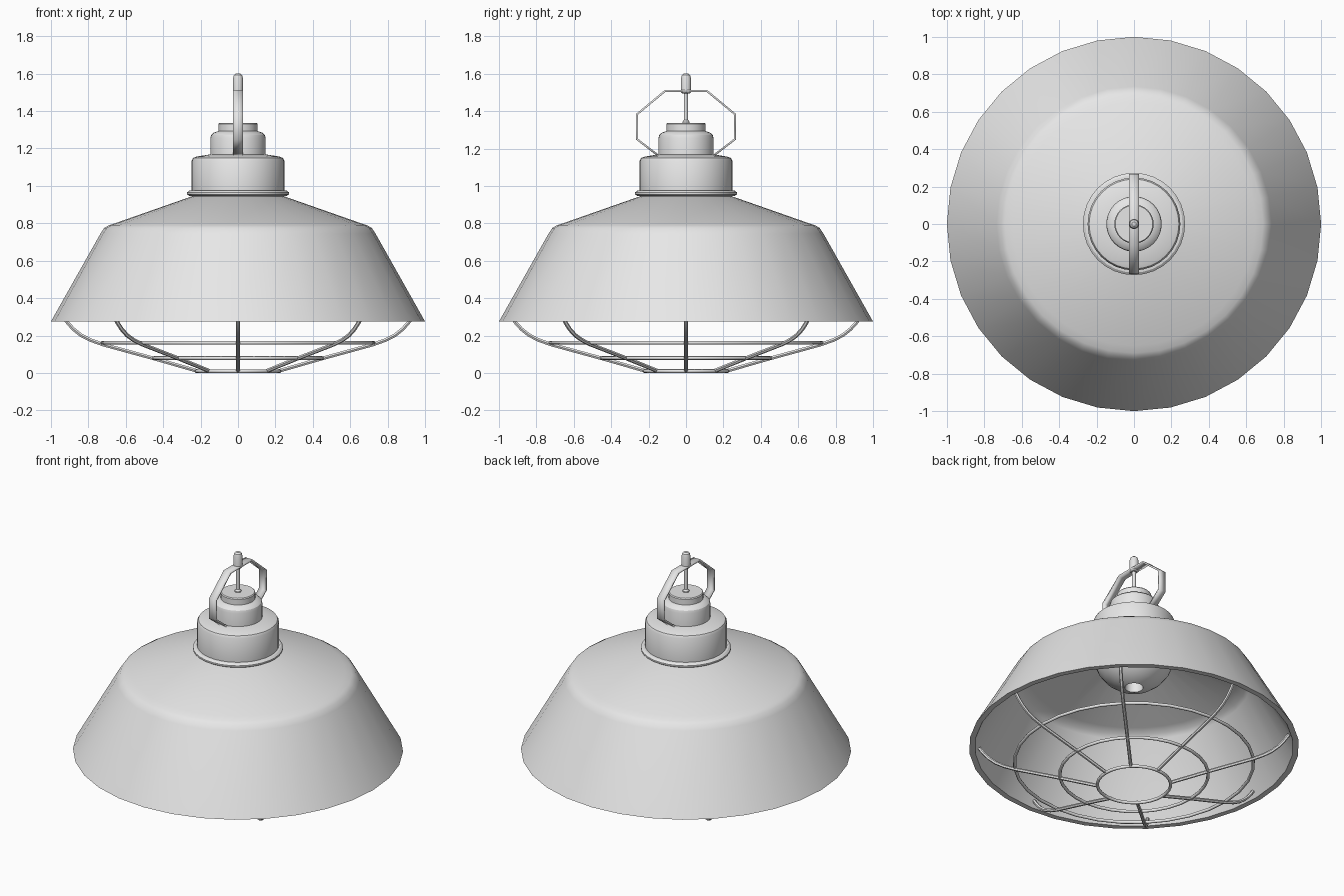
import bpy
import bmesh
import math

SIDES = 32

cube = bpy.data.objects.get("Cube")
if cube:
    bpy.data.objects.remove(cube, do_unlink=True)

grey = bpy.data.materials.new("light_grey")
grey.use_nodes = True
grey.diffuse_color = (0.8, 0.8, 0.8, 1)
grey.node_tree.nodes["Principled BSDF"].inputs["Base Color"].default_value = (0.8, 0.8, 0.8, 1)


def finish(obj, angle=30):
    """Apply the colour and smooth shading with sharp edges kept."""
    obj.data.materials.clear()
    obj.data.materials.append(grey)
    bpy.ops.object.select_all(action='DESELECT')
    obj.select_set(True)
    bpy.context.view_layer.objects.active = obj
    bpy.ops.object.shade_smooth_by_angle(angle=math.radians(angle))
    return obj


def add_mesh(name, bm):
    mesh = bpy.data.meshes.new(name)
    bm.to_mesh(mesh)
    bm.free()
    obj = bpy.data.objects.new(name, mesh)
    bpy.context.collection.objects.link(obj)
    return obj


def lathe(name, profile, closed=False, sides=SIDES):
    """Turn a (radius, z) profile around the z axis."""
    bm = bmesh.new()
    rings = []
    for r, z in profile:
        rings.append([bm.verts.new((r * math.cos(math.tau * i / sides),
                                    r * math.sin(math.tau * i / sides), z))
                      for i in range(sides)])
    pairs = list(zip(rings, rings[1:]))
    if closed:
        pairs.append((rings[-1], rings[0]))
    else:
        bm.faces.new(rings[0])
        bm.faces.new(rings[-1])
    for a, b in pairs:
        for i in range(sides):
            j = (i + 1) % sides
            bm.faces.new((a[i], a[j], b[j], b[i]))
    bmesh.ops.recalc_face_normals(bm, faces=bm.faces)
    return finish(add_mesh(name, bm))


# Shade: hollow shell with a thick rim
lathe("shade", [(1.0, 0.275), (0.735, 0.745), (0.715, 0.775), (0.69, 0.79), (0.65, 0.803),
                (0.23, 0.95), (0.2, 0.95), (0.2, 0.93), (0.64, 0.775), (0.69, 0.755),
                (0.71, 0.73), (0.965, 0.275)], closed=True)

# Stepped fitting on top of the shade
lathe("collar_flange", [(0.22, 0.947), (0.26, 0.947), (0.273, 0.955), (0.273, 0.965),
                        (0.26, 0.975), (0.22, 0.98)])
lathe("lower_housing", [(0.245, 0.93), (0.248, 0.975), (0.248, 1.135), (0.24, 1.15),
                        (0.22, 1.157), (0.14, 1.17)])
lathe("upper_housing", [(0.148, 1.15), (0.148, 1.255), (0.143, 1.272), (0.13, 1.284), (0.1, 1.295)])
lathe("top_cap", [(0.105, 1.28), (0.105, 1.33), (0.1, 1.336)])

# Rounded lamp holder inside, with a recessed socket at its bottom
dome = [(0.25 * math.cos(math.radians(a)), 0.93 - 0.25 * math.sin(math.radians(a)))
        for a in range(0, 76, 15)]
lathe("lamp_holder", dome + [(0.055, 0.687), (0.055, 0.78)])

# Hanging rod and knob
lathe("rod_base", [(0.02, 1.33), (0.02, 1.342), (0.012, 1.352)], sides=16)
lathe("hanging_rod", [(0.011, 1.33), (0.011, 1.51)], sides=16)
lathe("top_knob", [(0.02, 1.495), (0.027, 1.502), (0.027, 1.575), (0.022, 1.592),
                   (0.012, 1.6)], sides=16)

# Flat strap bracket
half = [(0.145, 1.16), (0.262, 1.25), (0.262, 1.383), (0.112, 1.508)]
path = half + [(-y, z) for y, z in reversed(half)]
bm = bmesh.new()
rows = [[bm.verts.new((x, y, z)) for x in (-0.026, 0.026)] for y, z in path]
for a, b in zip(rows, rows[1:]):
    bm.faces.new((a[0], a[1], b[1], b[0]))
strap = add_mesh("strap_bracket", bm)
solid = strap.modifiers.new("thickness", 'SOLIDIFY')
solid.thickness = 0.011
solid.offset = 0
finish(strap, 20)

# Wire guard: eight bent ribs
rib = [(0.22, 0.012), (0.45, 0.078), (0.72, 0.152), (0.79, 0.177), (0.84, 0.203),
       (0.88, 0.235), (0.91, 0.268), (0.94, 0.31)]
curve = bpy.data.curves.new("guard_ribs", 'CURVE')
curve.dimensions = '3D'
curve.bevel_depth = 0.011
curve.bevel_resolution = 1
curve.use_fill_caps = True
for k in range(8):
    c, s = math.cos(k * math.pi / 4), math.sin(k * math.pi / 4)
    spline = curve.splines.new('POLY')
    spline.points.add(len(rib) - 1)
    for p, (r, z) in zip(spline.points, rib):
        p.co = (r * c, r * s, z, 1)
ribs = bpy.data.objects.new("guard_ribs", curve)
bpy.context.collection.objects.link(ribs)
bpy.ops.object.select_all(action='DESELECT')
ribs.select_set(True)
bpy.context.view_layer.objects.active = ribs
bpy.ops.object.convert(target='MESH')
finish(bpy.context.view_layer.objects.active, 50)

# Wire guard: three rings
for name, radius, z in (("guard_ring_bottom", 0.222, 0.01), ("guard_ring_middle", 0.45, 0.08),
                        ("guard_ring_top", 0.725, 0.162)):
    bpy.ops.mesh.primitive_torus_add(major_radius=radius, minor_radius=0.01, major_segments=SIDES,
                                     minor_segments=8, location=(0, 0, z))
    ring = bpy.context.object
    ring.name = name
    finish(ring, 50)
